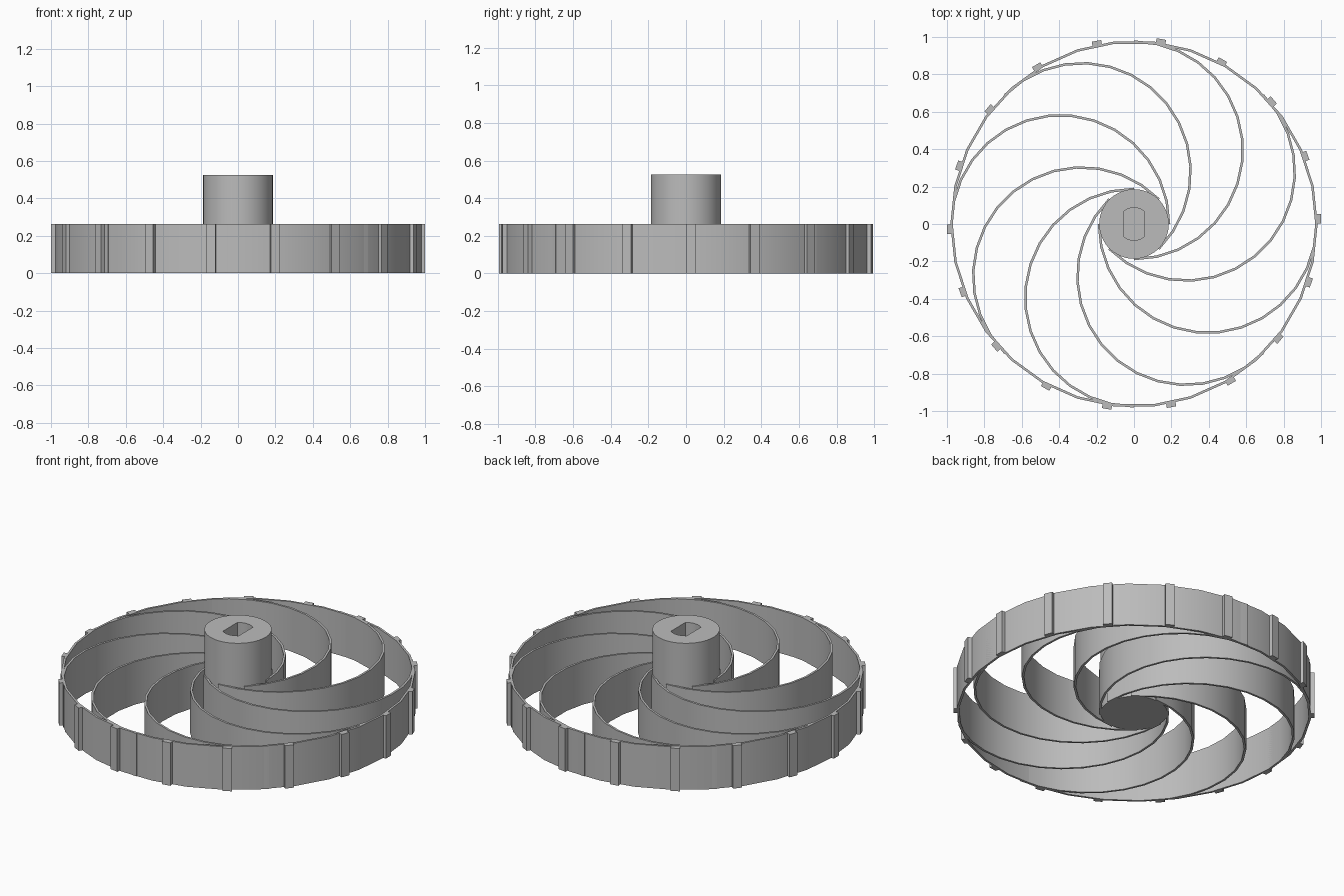
import bpy, bmesh, math
from mathutils import Matrix

if "Cube" in bpy.data.objects:
    bpy.data.objects.remove(bpy.data.objects["Cube"])

WHEEL_H, HUB_H = 0.262, 0.525
RIM_R, SPOKE_R, WALL = 0.982, 0.588, 0.013
SPOKE_OFFSET = 0.394

grey = bpy.data.materials.new("grey plastic")
grey.diffuse_color = (0.5, 0.5, 0.5, 1)
grey.use_nodes = True
grey.node_tree.nodes["Principled BSDF"].inputs["Base Color"].default_value = grey.diffuse_color


def finish(name, bm):
    bmesh.ops.recalc_face_normals(bm, faces=bm.faces)
    me = bpy.data.meshes.new(name)
    bm.to_mesh(me)
    bm.free()
    me.materials.append(grey)
    ob = bpy.data.objects.new(name, me)
    bpy.context.collection.objects.link(ob)
    return ob


def smooth(ob):
    bpy.ops.object.select_all(action='DESELECT')
    ob.select_set(True)
    bpy.context.view_layer.objects.active = ob
    bpy.ops.object.shade_smooth_by_angle(angle=math.radians(30))


def curved_wall(bm, cx, cy, radius, start, sweep, steps, height):
    """Thin upright wall that follows an arc; a full sweep closes into a ring."""
    closed = abs(sweep) > 6.28
    rows = []
    for i in range(steps if closed else steps + 1):
        a = start + sweep * i / steps
        rows.append([bm.verts.new((cx + r * math.cos(a), cy + r * math.sin(a), z))
                     for r, z in ((radius, 0), (radius, height),
                                  (radius - WALL, height), (radius - WALL, 0))])
    for i in range(steps):
        p, q = rows[i], rows[(i + 1) % len(rows)]
        for k in range(4):
            n = (k + 1) % 4
            bm.faces.new((p[k], q[k], q[n], p[n]))
    if not closed:
        bm.faces.new(rows[0])
        bm.faces.new(rows[-1])


def prism(bm, outline, z0, z1):
    low = [bm.verts.new((x, y, z0)) for x, y in outline]
    high = [bm.verts.new((x, y, z1)) for x, y in outline]
    bm.faces.new(low)
    bm.faces.new(high)
    for i in range(len(low)):
        j = (i + 1) % len(low)
        bm.faces.new((low[i], low[j], high[j], high[i]))


# Outer rim
bm = bmesh.new()
curved_wall(bm, 0, 0, RIM_R, 0, math.tau, 30, WHEEL_H)
smooth(finish("rim", bm))

# Eight half-circle spokes, tangent to both rim and hub
for i in range(8):
    a = i * math.tau / 8
    bm = bmesh.new()
    curved_wall(bm, SPOKE_OFFSET * math.cos(a), SPOKE_OFFSET * math.sin(a),
                SPOKE_R, a, -math.pi, 15, WHEEL_H)
    smooth(finish(f"spoke_{i + 1}", bm))

# Tread bars around the rim
for i in range(18):
    bm = bmesh.new()
    prism(bm, [(0.972, 0.002), (0.999, 0.002), (0.999, 0.053), (0.972, 0.053)], 0, WHEEL_H)
    bm.transform(Matrix.Rotation(math.radians(20 * i), 4, 'Z'))
    finish(f"tread_bar_{i + 1}", bm)

# Hub with a flat-sided blind shaft hole
bm = bmesh.new()
prism(bm, [(0.186 * math.cos(math.tau * i / 60), 0.186 * math.sin(math.tau * i / 60))
           for i in range(60)], 0, HUB_H)
hub = finish("hub", bm)

half = math.asin(0.053 / 0.087)
hole = []
for mid in (math.pi / 2, -math.pi / 2):
    for k in range(13):
        a = mid - half + 2 * half * k / 12
        hole.append((0.087 * math.cos(a), 0.087 * math.sin(a)))
bm = bmesh.new()
prism(bm, hole, 0.263, 0.6)
cutter = finish("shaft_hole_cutter", bm)
cutter.hide_render = True

bpy.context.view_layer.objects.active = hub
mod = hub.modifiers.new("shaft_hole", 'BOOLEAN')
mod.operation = 'DIFFERENCE'
mod.solver = 'EXACT'
mod.object = cutter
bpy.ops.object.modifier_apply(modifier=mod.name)
bpy.data.objects.remove(cutter)
smooth(hub)
